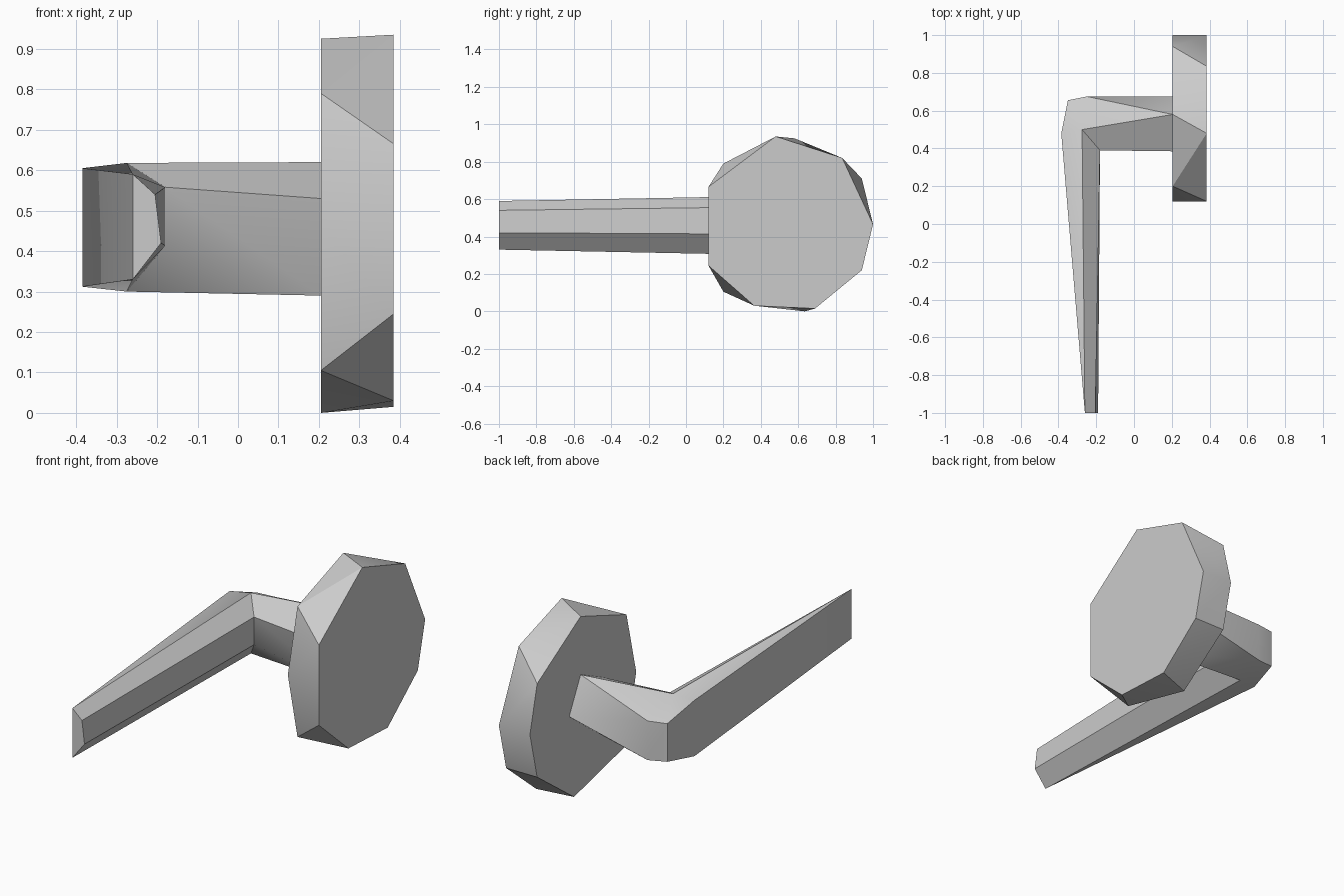
import bpy
import bmesh

cube = bpy.data.objects.get("Cube")
if cube:
    bpy.data.objects.remove(cube, do_unlink=True)

# One plain grey metal
metal = bpy.data.materials.new("grey_metal")
metal.use_nodes = True
GREY = (0.6, 0.6, 0.6, 1)
metal.diffuse_color = GREY
metal.node_tree.nodes["Principled BSDF"].inputs["Base Color"].default_value = GREY


def finish(bm, name):
    bmesh.ops.recalc_face_normals(bm, faces=bm.faces[:])
    mesh = bpy.data.meshes.new(name)
    bm.to_mesh(mesh)
    bm.free()
    mesh.materials.append(metal)
    obj = bpy.data.objects.new(name, mesh)
    bpy.context.collection.objects.link(obj)
    bpy.ops.object.select_all(action="DESELECT")
    obj.select_set(True)
    bpy.context.view_layer.objects.active = obj
    bpy.ops.object.shade_smooth_by_angle()
    return obj


# Backplate: two staggered octagons (y, z) wrapped in a hull
outer = [(.48, .935), (.835, .82), (1, .465), (.94, .22),
         (.69, .015), (.365, .03), (.12, .245), (.12, .665)]
inner = [(.20, .79), (.58, .925), (.94, .71), (1, .465),
         (.94, .22), (.635, 0), (.20, .105), (.12, .46)]
bm = bmesh.new()
for x, ring in ((.385, outer), (.205, inner)):
    for y, z in ring:
        bm.verts.new((x, y, z))
bmesh.ops.convex_hull(bm, input=bm.verts[:])
bmesh.ops.dissolve_limit(bm, angle_limit=0.01, verts=bm.verts[:], edges=bm.edges[:])
finish(bm, "backplate")

# Lever: grip tip (A-D), elbow (a-d inside, E-H outside), neck root (P, R, S, T)
points = {
    "A": (-.26, -1, .59), "B": (-.205, -1, .54),
    "C": (-.19, -1, .42), "D": (-.26, -1, .33),
    "a": (-.275, .5, .618), "b": (-.18, .39, .558),
    "c": (-.18, .39, .413), "d": (-.275, .5, .30),
    "E": (-.385, .48, .605), "F": (-.385, .48, .312),
    "G": (-.35, .655, .54), "g": (-.35, .655, .34),
    "H": (-.25, .675, .535), "h": (-.25, .675, .33),
    "T": (.205, .58, .62), "P": (.205, .385, .53),
    "R": (.205, .48, .29), "S": (.205, .675, .436),
}
grip = "ABCD BbcC AabB DCcd AEa DdF ADFE"
elbow = "EFgG aEGH GghH Fghd"
neck = "aHT HhS HST hRS dhR aTPb bPRc cRd TPRS"
bm = bmesh.new()
verts = {key: bm.verts.new(co) for key, co in points.items()}
for face in " ".join((grip, elbow, neck)).split():
    bm.faces.new([verts[key] for key in face])
finish(bm, "lever_handle")
